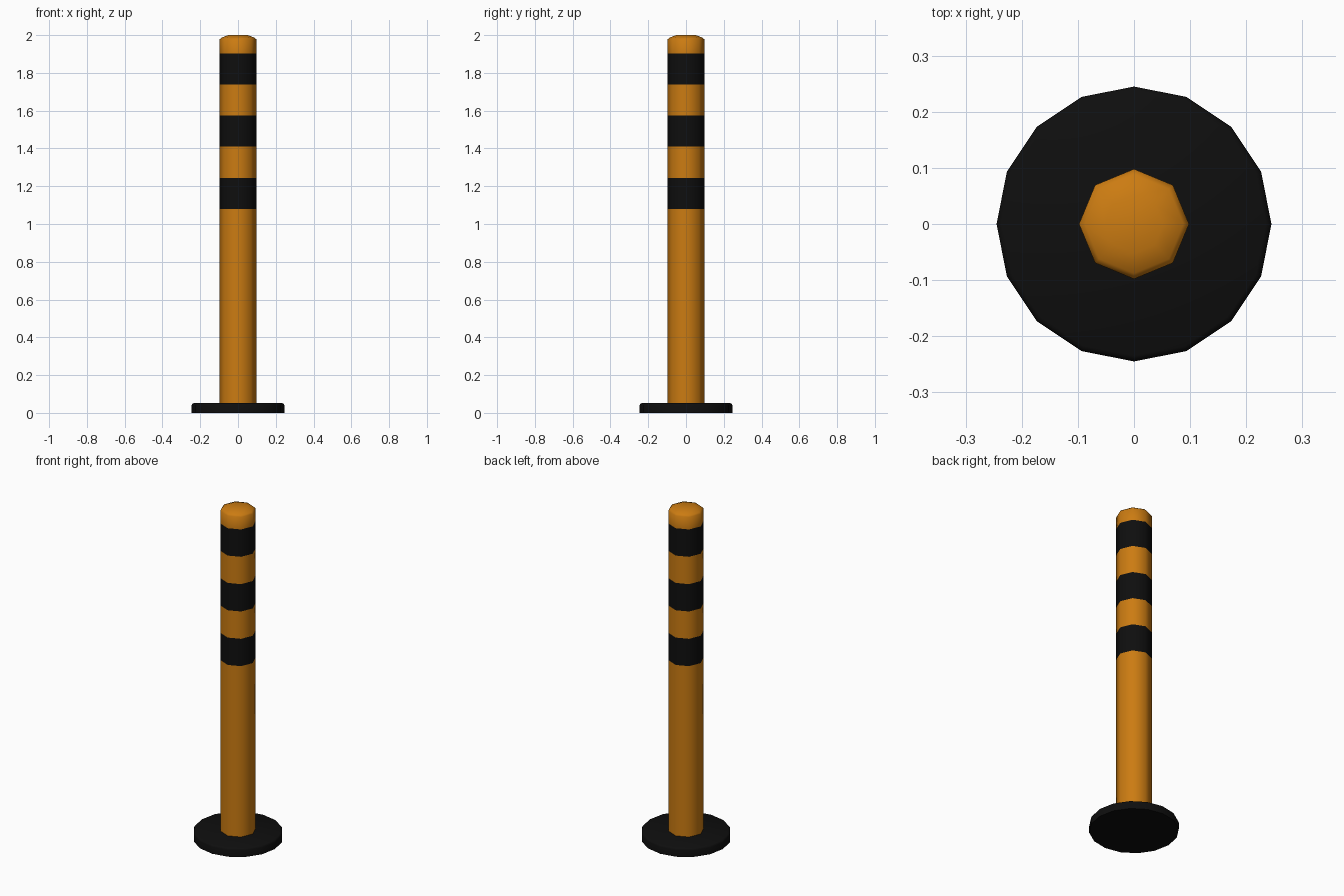
import bpy, bmesh, math

if "Cube" in bpy.data.objects:
    bpy.data.objects.remove(bpy.data.objects["Cube"])


def material(name, rgb):
    m = bpy.data.materials.new(name)
    m.diffuse_color = (*rgb, 1.0)
    m.use_nodes = True
    m.node_tree.nodes["Principled BSDF"].inputs["Base Color"].default_value = m.diffuse_color
    return m


orange = material("orange", (0.60, 0.20, 0.006))
black = material("black", (0.0045, 0.0045, 0.0045))


def lathe(name, profile, sides, mats, rule=lambda z: 0):
    """Spin (radius, z) rings round the z axis, capping both ends."""
    bm = bmesh.new()
    rings = [[bm.verts.new((r * math.cos(2 * math.pi * i / sides),
                            r * math.sin(2 * math.pi * i / sides), z))
              for i in range(sides)] for r, z in profile]
    for a, b in zip(rings, rings[1:]):
        for i in range(sides):
            j = (i + 1) % sides
            bm.faces.new((a[i], a[j], b[j], b[i]))
    bm.faces.new(rings[0][::-1])
    bm.faces.new(rings[-1])
    for f in bm.faces:
        f.material_index = rule(f.calc_center_median().z)
    bm.normal_update()
    mesh = bpy.data.meshes.new(name)
    bm.to_mesh(mesh)
    bm.free()
    for m in mats:
        mesh.materials.append(m)
    ob = bpy.data.objects.new(name, mesh)
    bpy.context.collection.objects.link(ob)
    bpy.ops.object.select_all(action='DESELECT')
    ob.select_set(True)
    bpy.context.view_layer.objects.active = ob
    bpy.ops.object.shade_smooth_by_angle(angle=math.radians(50))
    return ob


# Foot plate with a softened top rim
lathe("base_plate", [(0.245, 0), (0.245, 0.041), (0.242, 0.048), (0.235, 0.052)],
      16, [black])

# Post with three equally spaced black bands and a shallow domed cap
R, START, STEP = 0.098, 1.08, 0.1645
levels = [START + STEP * k for k in range(6)]


def band(z):
    k = math.floor((z - START) / STEP)
    return 1 if k in (0, 2, 4) else 0


lathe("post", [(R, 0.045)] + [(R, z) for z in levels]
      + [(R, 1.977), (0.088, 1.986), (0.052, 2.0)], 8, [orange, black], band)
